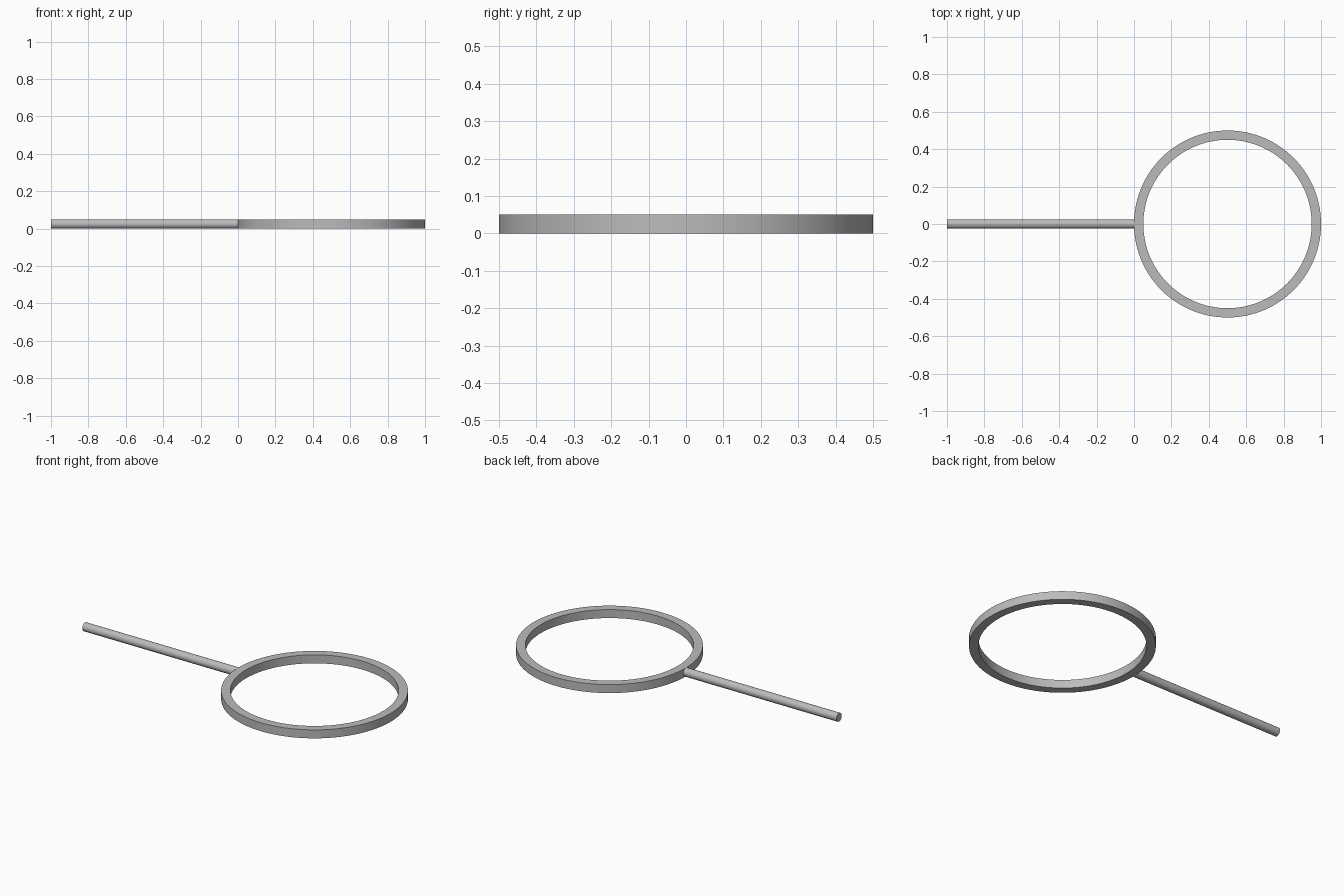
import bpy, bmesh, math
from mathutils import Matrix

cube = bpy.data.objects.get("Cube")
if cube:
    bpy.data.objects.remove(cube, do_unlink=True)

THICK = 0.05
OUTER, INNER = 0.5, 0.45
SEGMENTS = 128

grey = bpy.data.materials.new("grey metal")
grey.use_nodes = True
colour = (0.5, 0.5, 0.5, 1)
grey.diffuse_color = colour
grey.node_tree.nodes["Principled BSDF"].inputs["Base Color"].default_value = colour


def add_part(name, bm):
    bmesh.ops.recalc_face_normals(bm, faces=bm.faces)
    mesh = bpy.data.meshes.new(name)
    bm.to_mesh(mesh)
    bm.free()
    mesh.materials.append(grey)
    obj = bpy.data.objects.new(name, mesh)
    bpy.context.collection.objects.link(obj)
    bpy.ops.object.select_all(action='DESELECT')
    obj.select_set(True)
    bpy.context.view_layer.objects.active = obj
    bpy.ops.object.shade_smooth_by_angle(angle=math.radians(30))
    return obj


# Ring: rectangular section swept round the vertical axis
bm = bmesh.new()
section = [(INNER, 0), (OUTER, 0), (OUTER, THICK), (INNER, THICK)]
verts = [bm.verts.new((r, 0, z)) for r, z in section]
edges = [bm.edges.new((verts[i], verts[(i + 1) % 4])) for i in range(4)]
bmesh.ops.spin(bm, geom=verts + edges, cent=(0, 0, 0), axis=(0, 0, 1),
               angle=math.tau, steps=SEGMENTS, use_merge=True)
bmesh.ops.remove_doubles(bm, verts=bm.verts, dist=1e-5)
ring = add_part("ring", bm)
ring.location.x = OUTER

# Handle: round rod whose inner end is buried in the ring
bm = bmesh.new()
start, end = -1, 0.01
bmesh.ops.create_cone(bm, cap_ends=True, segments=32, radius1=THICK / 2,
                      radius2=THICK / 2, depth=end - start,
                      matrix=Matrix.Rotation(math.pi / 2, 4, 'Y'))
handle = add_part("handle", bm)
handle.location = ((start + end) / 2, 0, THICK / 2)
